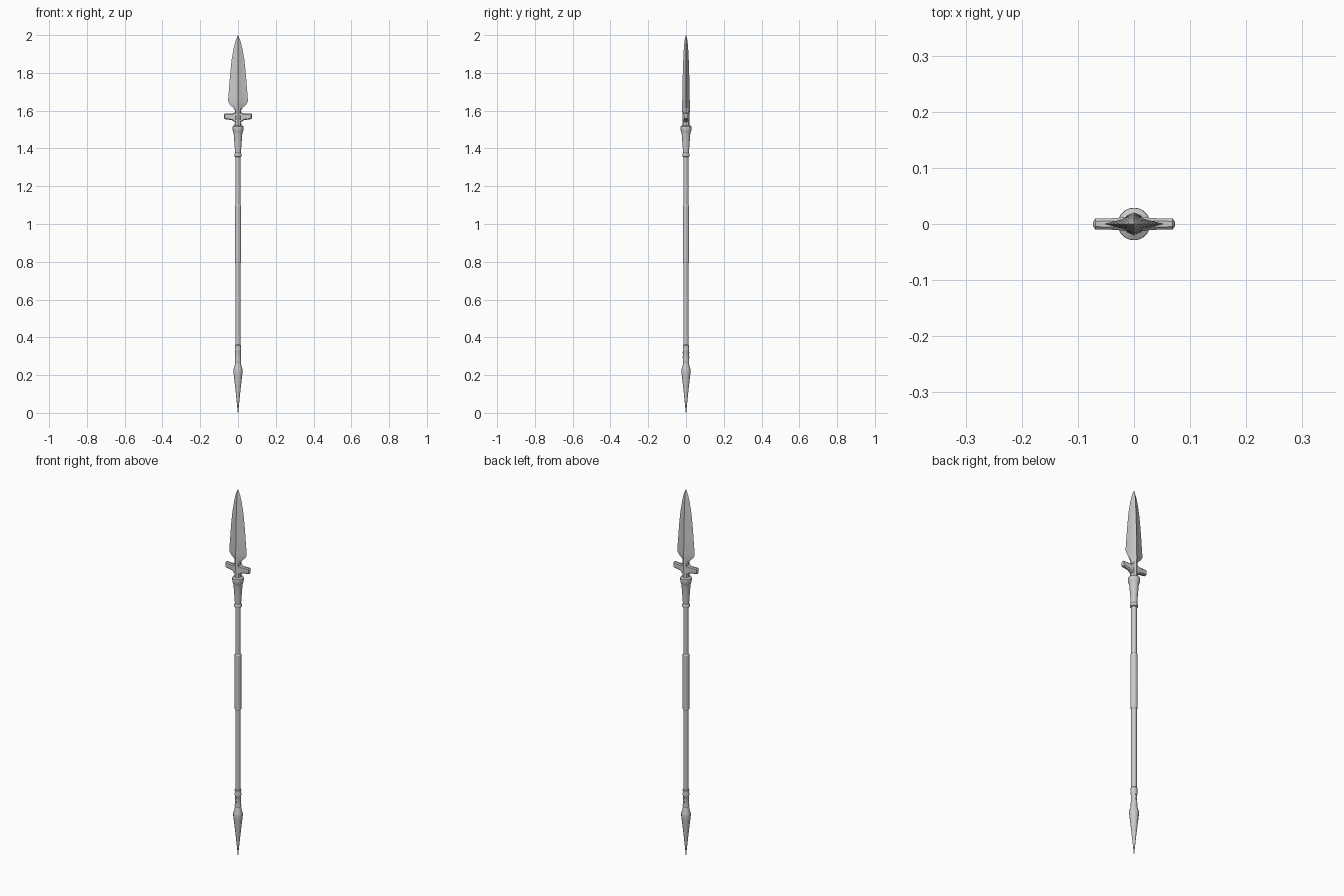
import bpy, bmesh
from math import cos, sin, pi, radians
from mathutils import Vector

if "Cube" in bpy.data.objects:
    bpy.data.objects.remove(bpy.data.objects["Cube"])


def loft(name, rings, smooth=None):
    """Skin a series of closed rings and cap both ends."""
    bm = bmesh.new()
    rows = [[bm.verts.new(p) for p in ring] for ring in rings]
    n = len(rows[0])
    for a, b in zip(rows, rows[1:]):
        for i in range(n):
            j = (i + 1) % n
            bm.faces.new((a[i], a[j], b[j], b[i]))
    bm.faces.new(rows[0][::-1])
    bm.faces.new(rows[-1])
    bmesh.ops.remove_doubles(bm, verts=bm.verts, dist=1e-6)
    bmesh.ops.recalc_face_normals(bm, faces=bm.faces)
    me = bpy.data.meshes.new(name)
    bm.to_mesh(me)
    bm.free()
    ob = bpy.data.objects.new(name, me)
    bpy.context.collection.objects.link(ob)
    if smooth:
        bpy.ops.object.select_all(action='DESELECT')
        ob.select_set(True)
        bpy.context.view_layer.objects.active = ob
        bpy.ops.object.shade_smooth_by_angle(angle=radians(smooth))
    return ob


def lathe(name, profile, sides=20):
    """Turn (radius, height) pairs around the z axis."""
    rings = [[Vector((r * cos(2 * pi * i / sides), r * sin(2 * pi * i / sides), z))
              for i in range(sides)] for r, z in profile]
    return loft(name, rings, 30)


# Wooden shaft with thicker grip
lathe("shaft", [(.0135, .25), (.0135, 1.38)])
lathe("grip", [(.0135, .795), (.0168, .80), (.0172, .95), (.0168, 1.095), (.0135, 1.10)])

# Socket with flange and flared collar
lathe("socket", [(.013, 1.355), (.0185, 1.358), (.0195, 1.365), (.0185, 1.372), (.0155, 1.376),
                 (.0175, 1.41), (.0225, 1.475), (.0245, 1.487), (.0275, 1.493), (.029, 1.508),
                 (.0285, 1.517), (.020, 1.522)])

# Butt ferrule and spike
lathe("ferrule", [(.013, .25), (.0155, .265), (.017, .272), (.0155, .280), (.015, .325),
                  (.017, .330), (.0165, .338), (.0155, .342), (.0165, .358), (.013, .362)])
lathe("butt_spike", [(.0012, 0), (.004, .03), (.0125, .115), (.0215, .195), (.0245, .222),
                     (.0235, .232), (.018, .25), (.0145, .268)], 12)

# Rivets through the ferrule
for z in (.295, .318):
    loft("ferrule_rivet", [[Vector((.004 * cos(i * pi / 4), y, z + .004 * sin(i * pi / 4)))
                            for i in range(8)] for y in (-.018, .018)])

# Blade and neck: height, half width, half depth, mid-point factors
sections = [(1.51, .019, .021, .72, .72), (1.535, .017, .019, .72, .72), (1.60, .016, .020, .68, .7),
            (1.615, .024, .0205, .5, .6), (1.632, .043, .0205, .35, .5), (1.65, .053, .020, .3, .48),
            (1.72, .0475, .0185, .3, .48), (1.80, .041, .017, .3, .48), (1.87, .0335, .0145, .32, .48),
            (1.93, .023, .0115, .35, .5), (1.97, .013, .008, .4, .5), (2.0, .0005, .0005, .5, .5)]
rings = []
for z, w, d, kx, ky in sections:
    mx, my = w * kx, d * ky
    rings.append([Vector((x, y, z)) for x, y in
                  ((w, 0), (mx, my), (0, d), (-mx, my), (-w, 0), (-mx, -my), (0, -d), (mx, -my))])
loft("blade", rings, 20)

# Cross lugs: x, half depth, bottom, top
half = [(.073, .004, 1.559, 1.581), (.069, .0095, 1.555, 1.586), (.030, .0105, 1.549, 1.585),
        (.018, .0125, 1.540, 1.590)]
bar = [(-x, d, b, t) for x, d, b, t in half] + half[::-1]
rings = []
for x, d, b, t in bar:
    c = min(d * .5, .005)
    rings.append([Vector((x, y, z)) for y, z in
                  ((d, b + c), (d, t - c), (d - c, t), (c - d, t),
                   (-d, t - c), (-d, b + c), (c - d, b), (d - c, b))])
loft("cross_lugs", rings, 30)
